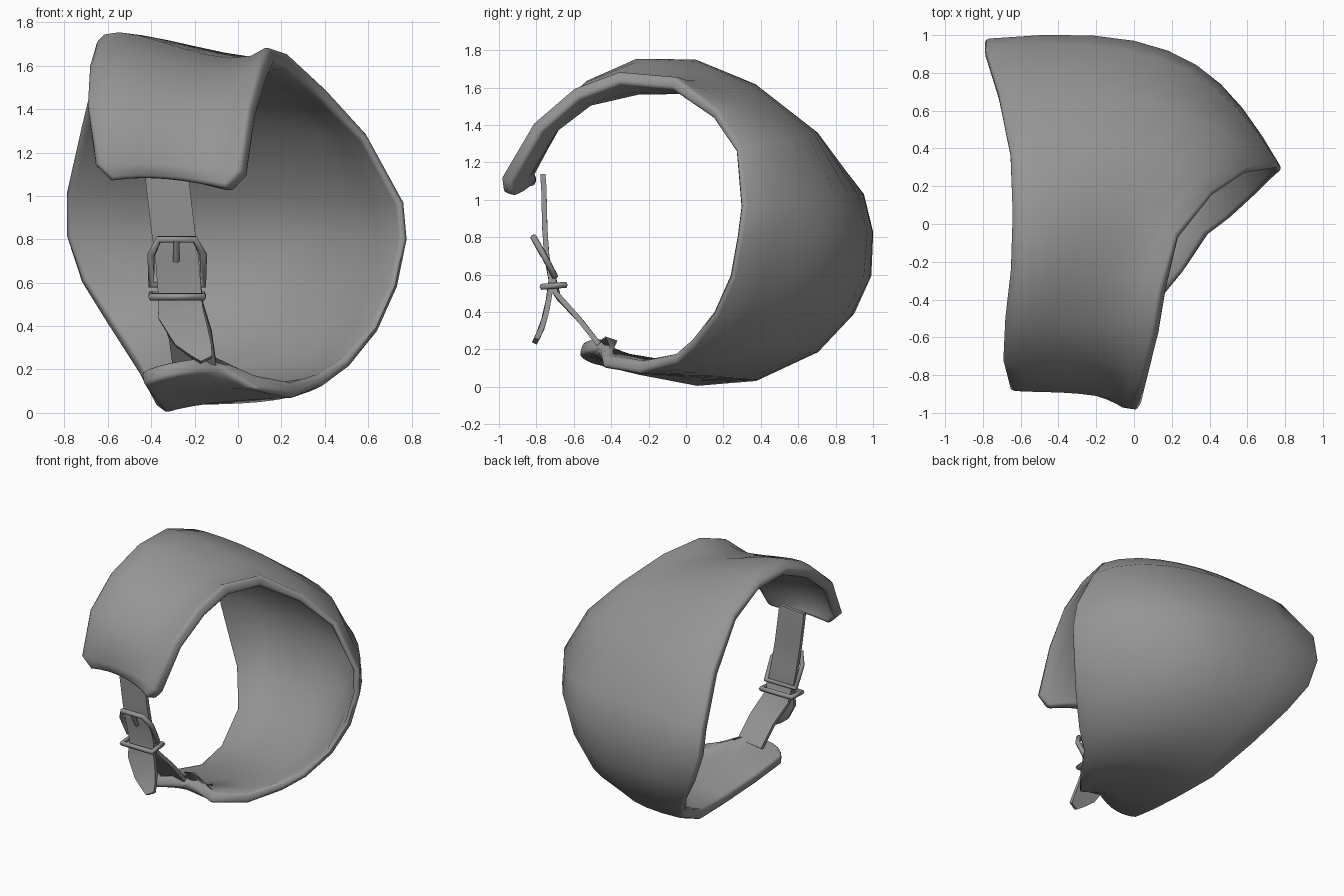
import bpy, math
from mathutils import Vector

if "Cube" in bpy.data.objects:
    bpy.data.objects.remove(bpy.data.objects["Cube"])

grey = bpy.data.materials.new("leather_grey")
grey.diffuse_color = (0.3, 0.3, 0.3, 1)
grey.use_nodes = True
grey.node_tree.nodes["Principled BSDF"].inputs["Base Color"].default_value = grey.diffuse_color


def make_mesh(name, verts, faces):
    me = bpy.data.meshes.new(name)
    me.from_pydata([tuple(v) for v in verts], [], faces)
    me.materials.append(grey)
    ob = bpy.data.objects.new(name, me)
    bpy.context.collection.objects.link(ob)
    for p in me.polygons:
        p.use_smooth = True
    return ob


def ribbon(name, path, thick=0.028):
    """Flat strap along (x, y, z, half width), with width along x."""
    pts = [Vector(p[:3]) for p in path]
    verts, faces = [], []
    for i, (p, q) in enumerate(zip(pts, path)):
        d = pts[min(i + 1, len(pts) - 1)] - pts[max(i - 1, 0)]
        n = Vector((1, 0, 0)).cross(d).normalized() * thick / 2
        side = n.cross(d).normalized() * q[3]
        verts += [p - side - n, p + side - n, p + side + n, p - side + n]
    for i in range(len(pts) - 1):
        a = i * 4
        for k in range(4):
            l = (k + 1) % 4
            faces.append((a + k, a + l, a + 4 + l, a + 4 + k))
    e = len(verts) - 4
    faces += [(3, 2, 1, 0), (e, e + 1, e + 2, e + 3)]
    ob = make_mesh(name, verts, faces)
    bpy.context.view_layer.objects.active = ob
    ob.select_set(True)
    bpy.ops.object.shade_smooth_by_angle(angle=math.radians(40))
    ob.select_set(False)
    return ob


def rod(name, pts, r, closed=False):
    """Round bar along a polyline."""
    cu = bpy.data.curves.new(name, 'CURVE')
    cu.dimensions = '3D'
    cu.bevel_depth = r
    cu.bevel_resolution = 1
    cu.use_fill_caps = True
    sp = cu.splines.new('POLY')
    sp.points.add(len(pts) - 1)
    for p, co in zip(sp.points, pts):
        p.co = (*co, 1)
    sp.use_cyclic_u = closed
    cu.materials.append(grey)
    ob = bpy.data.objects.new(name, cu)
    bpy.context.collection.objects.link(ob)


# Curved cuff: four guide curves, left to right, each from front flap over the back to the lower flap
left = [(-.58, -.88, 1.07), (-.66, -.88, 1.15), (-.70, -.72, 1.42), (-.69, -.50, 1.60),
        (-.66, -.24, 1.70), (-.65, .06, 1.70), (-.66, .37, 1.60), (-.72, .70, 1.34),
        (-.79, .94, 1.02), (-.79, .98, .82), (-.72, .97, .60), (-.60, .89, .40),
        (-.46, .69, .18), (-.38, .37, .03), (-.34, .06, .0), (-.39, -.25, .06), (-.43, -.49, .12)]
mid_left = [(-.38, -.87, 1.075), (-.46, -.89, 1.15), (-.47, -.77, 1.43), (-.47, -.53, 1.63),
            (-.46, -.26, 1.74), (-.44, .06, 1.74), (-.40, .38, 1.61), (-.30, .70, 1.36),
            (-.04, .92, 1.03), (.0, .97, .82), (.0, .95, .58), (.0, .84, .37),
            (-.03, .65, .18), (-.08, .33, .04), (-.15, .03, .04), (-.24, -.28, .09), (-.32, -.57, .16)]
mid_right = [(-.20, -.91, 1.06), (-.20, -.91, 1.14), (-.18, -.74, 1.42), (-.15, -.53, 1.58),
             (-.14, -.25, 1.65), (-.06, .07, 1.66), (.08, .36, 1.55), (.24, .60, 1.34),
             (.43, .72, 1.0), (.46, .74, .80), (.42, .70, .57), (.38, .58, .35),
             (.28, .40, .17), (.18, .14, .06), (.06, -.08, .06), (-.06, -.36, .11), (-.18, -.54, .19)]
right = [(-.06, -.98, 1.04), (.01, -.99, 1.12), (.05, -.82, 1.41), (.10, -.60, 1.60),
         (.14, -.36, 1.69), (.23, -.06, 1.66), (.42, .16, 1.48), (.60, .28, 1.28),
         (.77, .31, .97), (.785, .29, .80), (.74, .25, .58), (.65, .16, .38),
         (.52, .04, .22), (.40, -.05, .13), (.26, -.25, .07), (.10, -.45, .10), (-.08, -.46, .22)]
N = 9
verts, faces = [], []
for guides in zip(left, mid_left, mid_right, right):
    for j in range(N + 1):
        t = 3 * j / N
        p = Vector((0, 0, 0))
        for a, g in enumerate(guides):  # smooth cubic through the four guide points
            w = math.prod((t - b) / (a - b) for b in range(4) if b != a)
            p += Vector(g) * w
        verts.append(p)
W = N + 1
for i in range(len(left) - 1):
    for j in range(N):
        a = i * W + j
        faces.append((a, a + 1, a + W + 1, a + W))
cuff = make_mesh("cuff", verts, faces)
# Leather thins towards the flared right side
vg = cuff.vertex_groups.new(name="thickness")
for i, v in enumerate(verts):
    vg.add([i], 1 - 0.45 * min(1, max(0, (v.x - 0.2) / 0.4)), 'REPLACE')
sol = cuff.modifiers.new("thickness", 'SOLIDIFY')
sol.thickness = 0.075
sol.offset = -1
sol.vertex_group = "thickness"
bev = cuff.modifiers.new("soft_rim", 'BEVEL')
bev.width = 0.022
bev.segments = 2
bev.limit_method = 'ANGLE'
bev.angle_limit = math.radians(60)

# Strap running from the front flap through the buckle to its pointed tongue
ribbon("strap", [(-.33, -.765, 1.13, .10), (-.325, -.76, 1.06, .10), (-.30, -.755, .85, .10),
                 (-.28, -.745, .70, .10), (-.27, -.72, .57, .10), (-.265, -.735, .46, .105),
                 (-.215, -.76, .35, .085), (-.17, -.785, .285, .055), (-.145, -.805, .245, .03)])
# Short strap from the lower flap to the buckle
ribbon("lower_strap", [(-.27, -.71, .59, .10), (-.26, -.69, .49, .10),
                       (-.22, -.57, .36, .10), (-.20, -.46, .22, .10)])
# Buckle frame, prong and keeper loop
rod("buckle_frame", [(-.40, -.70, .59), (-.40, -.775, .73), (-.365, -.815, .80),
                     (-.20, -.815, .80), (-.16, -.775, .73), (-.16, -.70, .59)], .018, True)
rod("buckle_prong", [(-.285, -.82, .80), (-.285, -.765, .70)], .015)
rod("keeper_loop", [(-.40, -.77, .535), (-.16, -.77, .535),
                    (-.16, -.645, .545), (-.40, -.645, .545)], .018, True)
